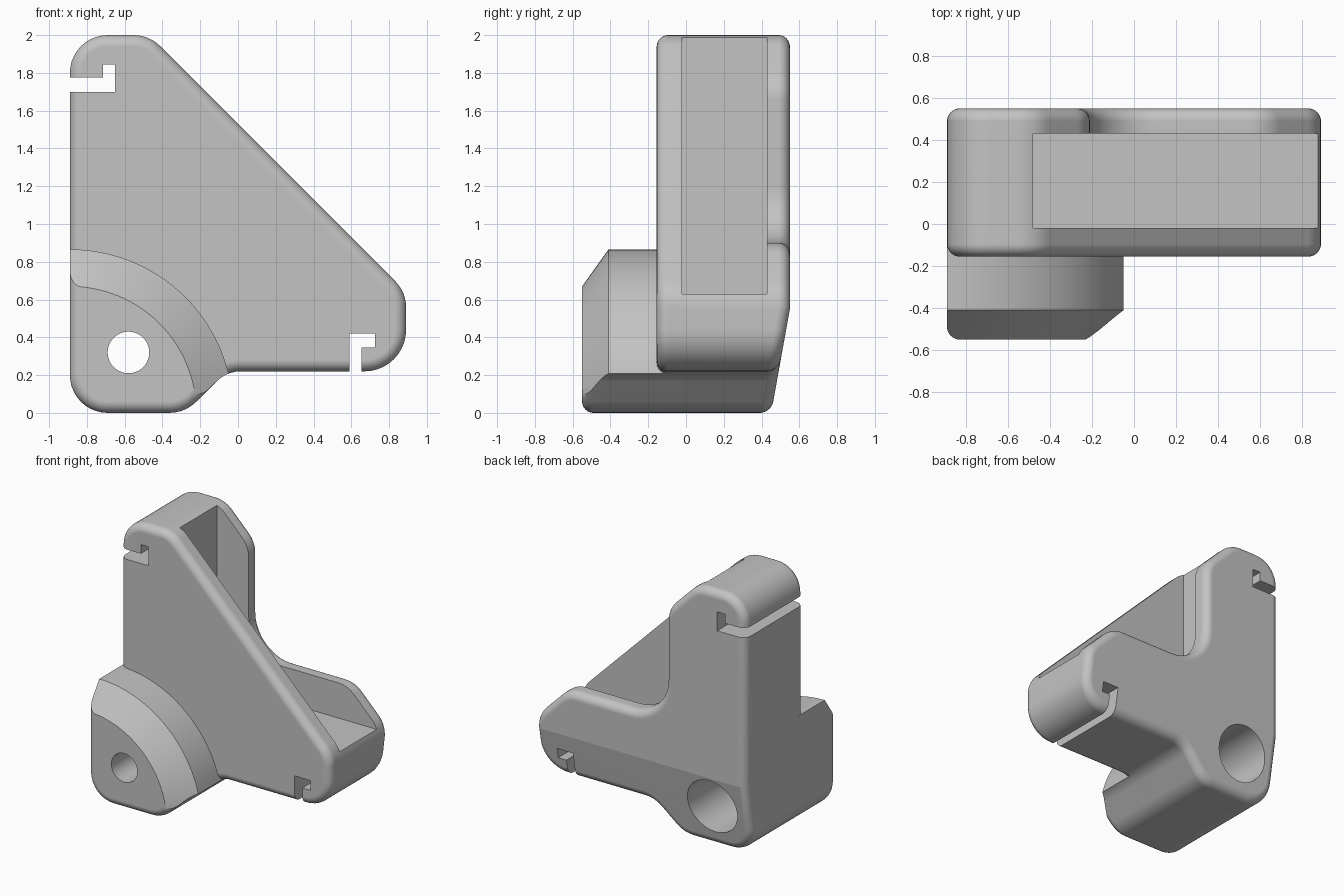
import bpy
import bmesh
from math import atan2, ceil, cos, pi, radians, sin, tan
from mathutils import Matrix, Vector

cube = bpy.data.objects.get("Cube")
if cube:
    bpy.data.objects.remove(cube, do_unlink=True)

grey = bpy.data.materials.new("plain grey")
grey.use_nodes = True
colour = (0.55, 0.55, 0.55, 1)
grey.diffuse_color = colour
grey.node_tree.nodes["Principled BSDF"].inputs["Base Color"].default_value = colour

EDGE = 0.06     # radius of the rounded rims
STEPS = 8


def rounded(corners):
    """Round each corner (x, z, radius); give points with outward normals."""
    result = []
    for i, (x, z, r) in enumerate(corners):
        p = Vector((x, z))
        d1 = (p - Vector(corners[i - 1][:2])).normalized()
        d2 = (Vector(corners[(i + 1) % len(corners)][:2]) - p).normalized()
        turn = atan2(d1.x * d2.y - d1.y * d2.x, d1.dot(d2))
        side = 1 if turn > 0 else -1
        n = Vector((d1.y, -d1.x))
        centre = p - d1 * r * tan(abs(turn) / 2) - n * r * side
        count = ceil(abs(turn) / radians(9))
        for k in range(count + 1):
            m = Matrix.Rotation(turn * k / count, 2) @ n
            result.append((centre + m * r * side, m))
    return result


def loft(name, rings):
    """Closed solid through rings of (x, z) points at depths y."""
    bm = bmesh.new()
    loops = [[bm.verts.new((p[0], y, p[1])) for p in pts] for y, pts in rings]
    for a, b in zip(loops, loops[1:]):
        for i in range(len(a)):
            bm.faces.new((a[i - 1], a[i], b[i], b[i - 1]))
    bm.faces.new(loops[0])
    bm.faces.new(loops[-1][::-1])
    bmesh.ops.recalc_face_normals(bm, faces=bm.faces)
    mesh = bpy.data.meshes.new(name)
    bm.to_mesh(mesh)
    bm.free()
    mesh.materials.append(grey)
    obj = bpy.data.objects.new(name, mesh)
    bpy.context.collection.objects.link(obj)
    return obj


def slab(name, outline, front, back, round_front=False, round_back=False):
    """Extruded outline with optional rounded rims."""
    def inset(d):
        return [p - n * d for p, n in outline]
    arc = [k / STEPS * pi / 2 for k in range(STEPS + 1)]
    rim = [(EDGE * (1 - cos(a)), inset(EDGE * (1 - sin(a)))) for a in arc]
    rings = [(front + y, pts) for y, pts in rim] if round_front else [(front, inset(0))]
    if round_back:
        rings += [(back - y, pts) for y, pts in reversed(rim)]
    else:
        rings.append((back, inset(0)))
    return loft(name, rings)


def turned(name, x, z, profile, count=96):
    """Round solid along y from (depth, radius) pairs."""
    angles = [2 * pi * k / count for k in range(count)]
    return loft(name, [(y, [(x + r * cos(a), z + r * sin(a)) for a in angles])
                       for y, r in profile])


def boolean(obj, tool, operation="DIFFERENCE"):
    mod = obj.modifiers.new("cut", "BOOLEAN")
    mod.operation = operation
    mod.solver = "EXACT"
    mod.object = tool
    bpy.context.view_layer.objects.active = obj
    bpy.ops.object.modifier_apply(modifier=mod.name)


# Shared lower outline, then the full triangle and the L-shaped back
lower = [(-0.89, 0, 0.2), (-0.28, 0, 0.2), (-0.06, 0.22, 0.18),
         (0.89, 0.22, 0.22), (0.89, 0.64, 0.2)]
upper = [(-0.47, 2, 0.2), (-0.89, 2, 0.2)]
notch = [(0.63, 0.9, 0.2), (-0.21, 0.9, 0.3), (-0.21, 1.74, 0.2)]
triangle = rounded(lower + upper)
ell = rounded(lower + notch + upper)

front_plate = slab("front_plate", triangle, -0.155, -0.02, round_front=True)
back_frame = slab("back_frame", ell, -0.02, 0.55, round_back=True)
corner_boss = slab("corner_boss", triangle, -0.55, 0, round_front=True)

# Lean the lower part of the back face inward
BEND = 0.55
bm = bmesh.new()
bm.from_mesh(back_frame.data)
cut = bmesh.ops.bisect_plane(bm, geom=bm.verts[:] + bm.edges[:] + bm.faces[:],
                             plane_co=(0, 0, BEND), plane_no=(0, 0, 1))
for e in cut["geom_cut"]:
    if isinstance(e, bmesh.types.BMEdge) and all(v.co.y > 0.54 for v in e.verts):
        e.smooth = False
for v in bm.verts:
    if v.co.y > 0.3:
        v.co.y -= 0.18 * max(0, BEND - v.co.z)
bm.to_mesh(back_frame.data)
bm.free()

# Boss limited to a quarter disc with a conical front
disc = turned("disc_helper", -0.89, 0,
              [(-0.6, 0.6), (-0.41, 0.866), (-0.09, 0.866)], 128)
boolean(corner_boss, disc, "INTERSECT")

# Pocket, hooked slots and stepped bolt hole
pocket = loft("pocket_cutter", [(y, [(-0.48, 0.63), (2, 0.63), (2, 3), (-0.48, 3)])
                                for y in (-0.3, 0.43)])
boolean(back_frame, pocket)

upper_hook = [(-1, 1.7), (-0.65, 1.7), (-0.65, 1.845),
              (-0.715, 1.845), (-0.715, 1.775), (-1, 1.775)]
lower_hook = [(0.59, 0.1), (0.655, 0.1), (0.655, 0.345),
              (0.725, 0.345), (0.725, 0.42), (0.59, 0.42)]
slots = [loft("slot_cutter", [(y, hook) for y in (-1, 1)])
         for hook in (upper_hook, lower_hook)]
bolt = turned("bolt_cutter", -0.58, 0.32,
              [(-1, 0.11), (-0.25, 0.11), (-0.25, 0.21), (1, 0.21)], 64)

for part in (front_plate, back_frame):
    for slot in slots:
        boolean(part, slot)
for part in (front_plate, back_frame, corner_boss):
    boolean(part, bolt)

for helper in [disc, pocket, bolt] + slots:
    bpy.data.objects.remove(helper, do_unlink=True)

# Smooth curves with crisp edges
for part in (front_plate, back_frame, corner_boss):
    bpy.ops.object.select_all(action="DESELECT")
    part.select_set(True)
    bpy.context.view_layer.objects.active = part
    bpy.ops.object.shade_smooth_by_angle(angle=radians(30))
    weighted = part.modifiers.new("even shading", "WEIGHTED_NORMAL")
    weighted.keep_sharp = True
